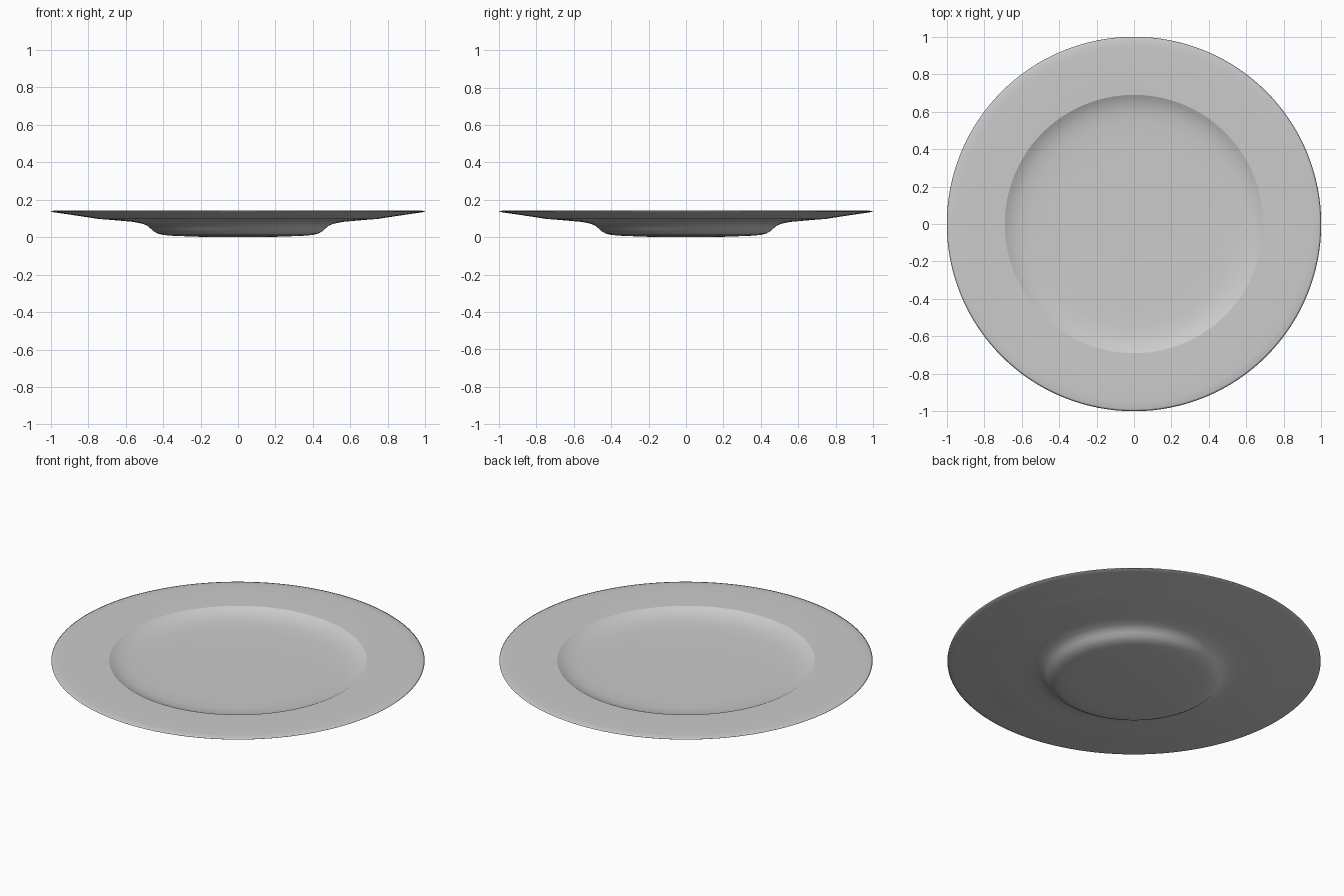
import bpy, bmesh, math

if "Cube" in bpy.data.objects:
    bpy.data.objects.remove(bpy.data.objects["Cube"])

# Plate cross-section (radius, height), from underside centre round to top centre
profile = [
    (0.0, 0.0), (0.2, 0.002), (0.34, 0.007), (0.40, 0.012), (0.43, 0.02),
    (0.452, 0.032), (0.468, 0.047), (0.484, 0.061), (0.51, 0.072),
    (0.56, 0.082), (0.65, 0.09), (0.75, 0.098), (0.78, 0.103),
    (0.88, 0.118), (0.97, 0.131), (0.995, 0.135), (1.0, 0.138),
    (0.99, 0.141), (0.95, 0.143), (0.82, 0.142), (0.69, 0.14),   # rim
    (0.675, 0.132), (0.65, 0.121), (0.61, 0.11), (0.55, 0.104),  # well
    (0.45, 0.101), (0.2, 0.1), (0.0, 0.1),
]
SEGMENTS = 128

# Spin the profile into a solid plate
bm = bmesh.new()
verts = [bm.verts.new((r, 0, z)) for r, z in profile]
edges = [bm.edges.new(pair) for pair in zip(verts, verts[1:])]
bmesh.ops.spin(bm, geom=verts + edges, cent=(0, 0, 0), axis=(0, 0, 1),
               angle=math.tau, steps=SEGMENTS, use_duplicate=False)
bmesh.ops.remove_doubles(bm, verts=bm.verts, dist=1e-4)
bmesh.ops.recalc_face_normals(bm, faces=bm.faces)

# Smooth shading with a crisp edge where the rim meets the well
for f in bm.faces:
    f.smooth = True
for e in bm.edges:
    if all(abs(math.hypot(v.co.x, v.co.y) - 0.69) < 1e-3 for v in e.verts):
        e.smooth = False

mesh = bpy.data.meshes.new("plate")
bm.to_mesh(mesh)
bm.free()
plate = bpy.data.objects.new("plate", mesh)
bpy.context.collection.objects.link(plate)
